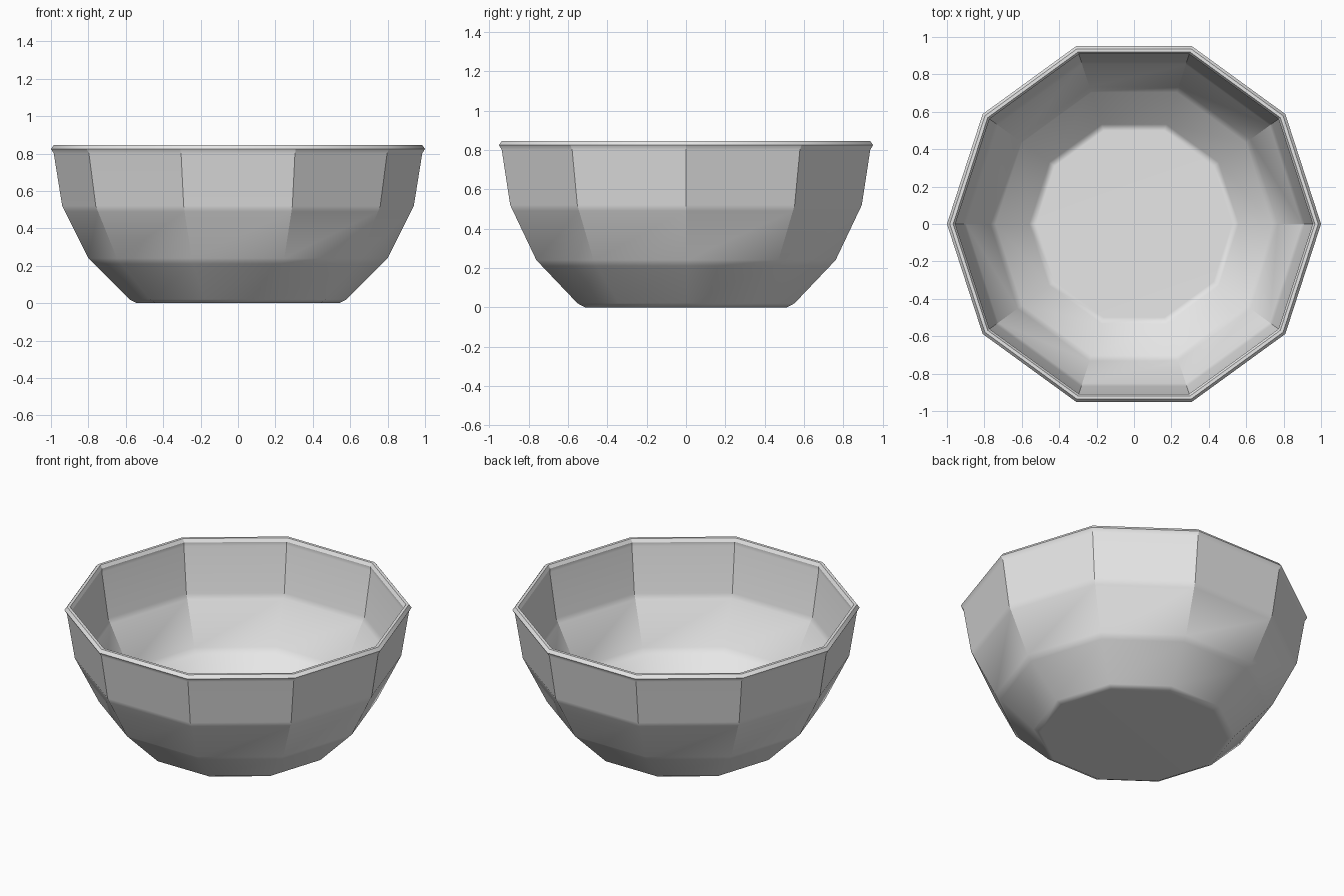
import bpy
import bmesh
import math

cube = bpy.data.objects.get("Cube")
if cube:
    bpy.data.objects.remove(cube, do_unlink=True)

SIDES = 10


def make_material(name, colour):
    mat = bpy.data.materials.new(name)
    mat.use_nodes = True
    mat.diffuse_color = colour
    mat.node_tree.nodes["Principled BSDF"].inputs["Base Color"].default_value = colour
    return mat


def lathe(name, profile, mat):
    """Spin a (radius, height) profile into a ten-sided shell, capping both ends."""
    bm = bmesh.new()
    rings = []
    for r, z in profile:
        angles = [math.tau * i / SIDES for i in range(SIDES)]
        rings.append([bm.verts.new((r * math.cos(a), r * math.sin(a), z)) for a in angles])
    for low, high in zip(rings, rings[1:]):
        for i in range(SIDES):
            j = (i + 1) % SIDES
            bm.faces.new((low[i], low[j], high[j], high[i]))
    bm.faces.new(list(reversed(rings[0])))
    bm.faces.new(rings[-1])
    bmesh.ops.recalc_face_normals(bm, faces=bm.faces)
    mesh = bpy.data.meshes.new(name)
    bm.to_mesh(mesh)
    bm.free()
    mesh.materials.append(mat)
    obj = bpy.data.objects.new(name, mesh)
    bpy.context.collection.objects.link(obj)
    return obj


# Outer wall from the base up, with narrow bands that soften each bend
outer = [(0.54, 0), (0.58, 0.02), (0.77, 0.21), (0.80, 0.24),
         (0.925, 0.49), (0.94, 0.52), (0.985, 0.80)]
# Bevelled lip
rim = [(1.0, 0.825), (0.985, 0.845), (0.967, 0.845), (0.955, 0.825)]
# Inner wall down to the floor
inner = [(0.957, 0.80), (0.913, 0.52), (0.897, 0.49), (0.77, 0.24),
         (0.74, 0.21), (0.56, 0.04), (0.525, 0.025)]

grey = make_material("light grey", (0.8, 0.8, 0.8, 1))
bowl = lathe("bowl", outer + rim + inner, grey)

# Smooth bands, keeping the steep upright corners crisp
bpy.ops.object.select_all(action="DESELECT")
bowl.select_set(True)
bpy.context.view_layer.objects.active = bowl
bpy.ops.object.shade_smooth_by_angle(angle=math.radians(30))
weighted = bowl.modifiers.new("weighted_normals", "WEIGHTED_NORMAL")
weighted.keep_sharp = True
